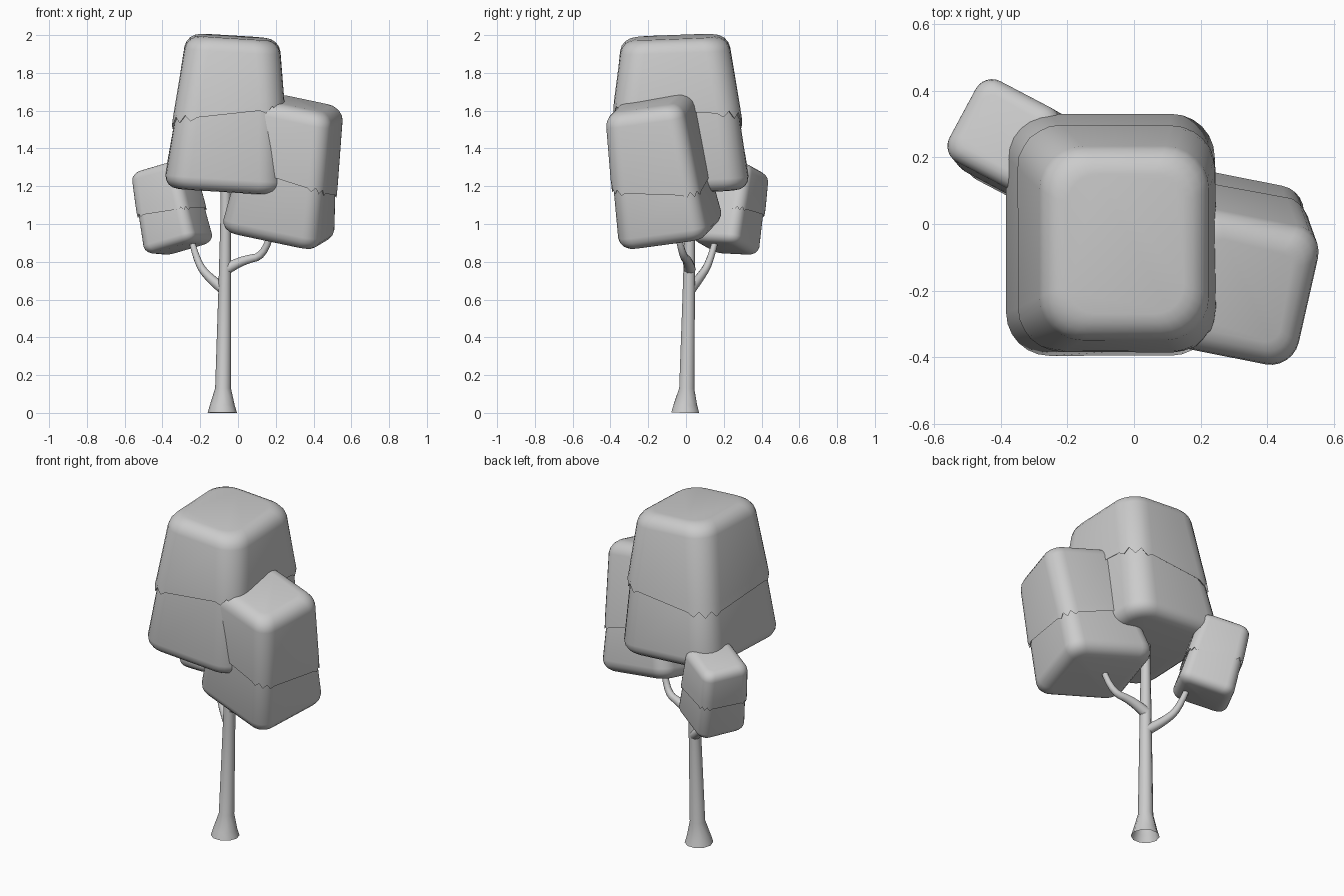
import bpy, bmesh, math
from mathutils import Vector, Matrix

if "Cube" in bpy.data.objects:
    bpy.data.objects.remove(bpy.data.objects["Cube"])

SEG = 6  # segments per rounded corner


def smooth(ob, angle):
    bpy.ops.object.select_all(action='DESELECT')
    ob.select_set(True)
    bpy.context.view_layer.objects.active = ob
    bpy.ops.object.shade_smooth_by_angle(angle=math.radians(angle))


def rounded_rect(hx, hy, rad):
    pts = []
    for k, (sx, sy) in enumerate([(1, 1), (-1, 1), (-1, -1), (1, -1)]):
        for i in range(SEG + 1):
            a = math.pi / 2 * (k + i / SEG)
            pts.append((sx * (hx - rad) + rad * math.cos(a),
                        sy * (hy - rad) + rad * math.sin(a), i))
    return pts


def foliage(name, bottom, top, hb, ht, yaw, rad, edge, seam, slope, bulge, lip, zig):
    """Tapered rounded block in two layers: lower body and overhanging ragged cap."""
    bottom, top = Vector(bottom), Vector(top)
    axis = top - bottom
    H = axis.length
    mat = (Matrix.Translation(bottom)
           @ Vector((0, 0, 1)).rotation_difference(axis).to_matrix().to_4x4()
           @ Matrix.Rotation(math.radians(yaw), 4, 'Z'))
    bm = bmesh.new()

    def ring(z, inset, on_seam=False, jag=0):
        t = z / H
        b = 1 + bulge * 4 * t * (1 - t)
        hx = (hb[0] + (ht[0] - hb[0]) * t) * b - inset
        hy = (hb[1] + (ht[1] - hb[1]) * t) * b - inset
        r = max(rad - inset * 0.6, 0.02)
        vs = []
        for x, y, i in rounded_rect(hx, hy, r):
            dz = 0
            if on_seam:
                dz = slope[0] * x + slope[1] * y
                if 0 < i < SEG:
                    dz += jag * (-1) ** i
            vs.append(bm.verts.new(mat @ Vector((x, y, z + dz))))
        return vs

    def loft(rings):
        for a, b in zip(rings, rings[1:]):
            n = len(a)
            for i in range(n):
                bm.faces.new((a[i], a[(i + 1) % n], b[(i + 1) % n], b[i]))

    arc = [math.pi / 2 * i / 4 for i in range(5)]
    # lower body
    low = [ring(edge * (1 - math.cos(a)), edge * (1 - math.sin(a))) for a in arc]
    low.append(ring(seam + 0.03, lip, True))
    loft(low)
    bm.faces.new(list(reversed(low[0])))
    # overhanging cap
    cap = [ring(seam + 0.015, lip + 0.005, True, zig), ring(seam, 0, True, zig),
           ring(seam + 0.05, 0, True)]
    cap += [ring(H - edge * (1 - math.sin(a)), edge * (1 - math.cos(a))) for a in arc]
    loft(cap)
    bm.faces.new(cap[-1])
    bmesh.ops.recalc_face_normals(bm, faces=bm.faces)
    me = bpy.data.meshes.new(name)
    bm.to_mesh(me)
    bm.free()
    ob = bpy.data.objects.new(name, me)
    bpy.context.collection.objects.link(ob)
    smooth(ob, 45)


def tube(name, pts, kind):
    """Round limb through (x, y, z, radius) points."""
    cu = bpy.data.curves.new(name, 'CURVE')
    cu.dimensions = '3D'
    cu.bevel_depth = 1
    cu.bevel_resolution = 3
    cu.resolution_u = 4
    sp = cu.splines.new(kind)
    sp.points.add(len(pts) - 1)
    for p, (x, y, z, r) in zip(sp.points, pts):
        p.co = (x, y, z, 1)
        p.radius = r
    if kind == 'NURBS':
        sp.use_endpoint_u = True
        sp.order_u = 3
    ob = bpy.data.objects.new(name, cu)
    bpy.context.collection.objects.link(ob)
    bpy.ops.object.select_all(action='DESELECT')
    ob.select_set(True)
    bpy.context.view_layer.objects.active = ob
    bpy.ops.object.convert(target='MESH')
    smooth(bpy.context.object, 40)


# trunk with flared foot
tube("trunk", [(-0.083, -0.004, 0, 0.078), (-0.083, -0.003, 0.04, 0.066),
               (-0.079, 0.004, 0.13, 0.042), (-0.07, 0.015, 0.65, 0.034),
               (-0.066, 0.02, 1.0, 0.028), (-0.065, 0.02, 1.25, 0.026)], 'POLY')
# branches
tube("left_branch", [(-0.07, 0.02, 0.65, 0.03), (-0.15, 0.07, 0.71, 0.024),
                     (-0.22, 0.13, 0.80, 0.019), (-0.255, 0.165, 0.95, 0.015)], 'NURBS')
tube("right_branch", [(-0.065, 0.02, 0.76, 0.032), (0.02, 0.01, 0.81, 0.025),
                      (0.15, -0.02, 0.83, 0.019), (0.18, -0.05, 0.98, 0.016)], 'NURBS')

# foliage blocks
foliage("main_foliage", (-0.075, -0.03, 1.18), (-0.025, -0.06, 1.99), (0.315, 0.365),
        (0.245, 0.28), 0, 0.13, 0.07, 0.385, (0.17, -0.09), 0.045, 0.012, 0.018)
foliage("right_foliage", (0.205, -0.075, 0.93), (0.33, -0.2, 1.64), (0.27, 0.245),
        (0.205, 0.21), -12, 0.085, 0.07, 0.31, (-0.1, -0.17), 0.03, 0.01, 0.014)
foliage("left_foliage", (-0.31, 0.205, 0.87), (-0.4, 0.275, 1.3), (0.155, 0.14),
        (0.14, 0.135), -28, 0.055, 0.045, 0.2, (-0.12, 0.05), 0.04, 0.008, 0.01)
